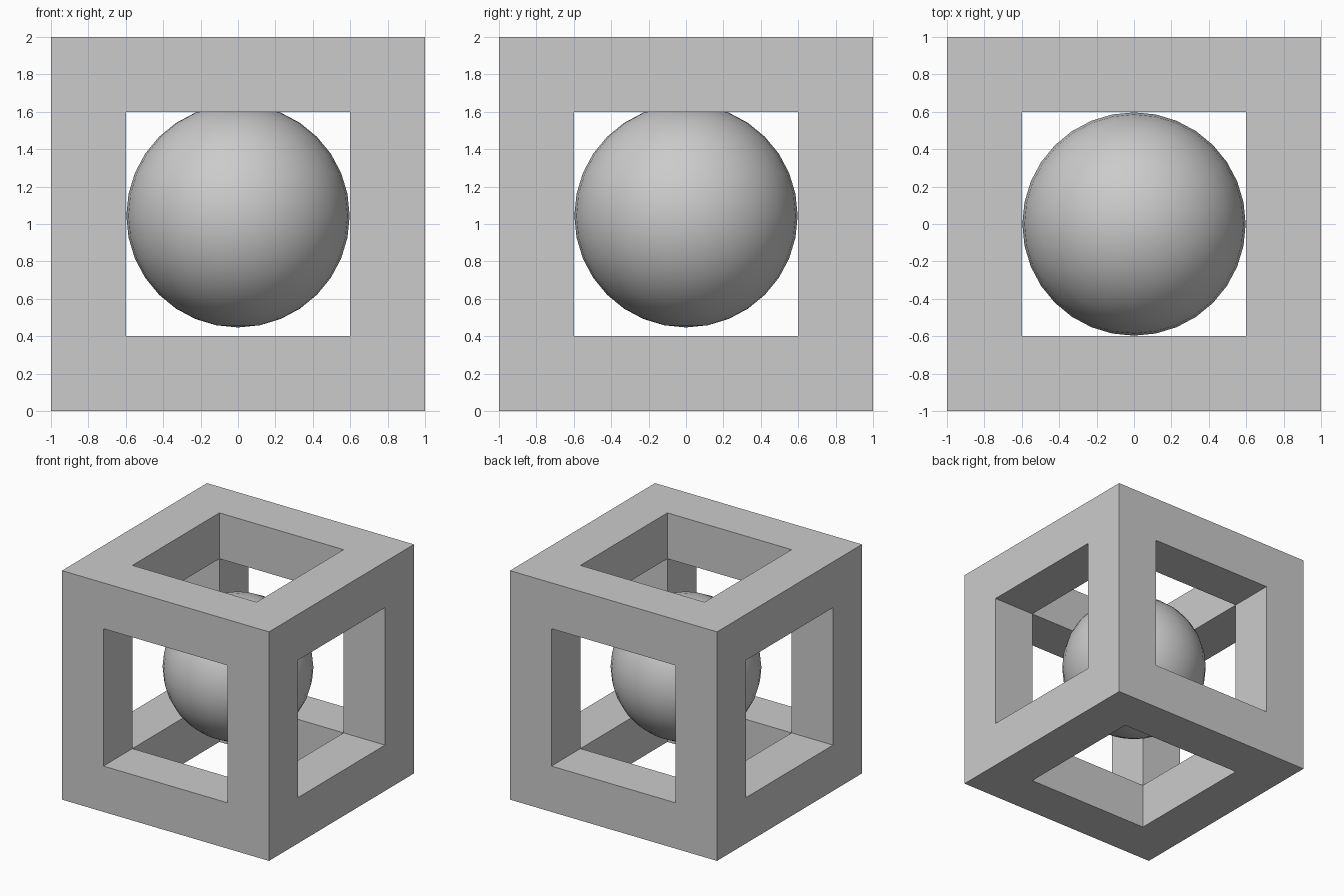
import bpy
import bmesh

default = bpy.data.objects.get("Cube")
if default:
    bpy.data.objects.remove(default, do_unlink=True)

grey = bpy.data.materials.new("plain grey")
grey.use_nodes = True
GREY = (0.6, 0.6, 0.6, 1.0)
grey.diffuse_color = GREY
grey.node_tree.nodes["Principled BSDF"].inputs["Base Color"].default_value = GREY

HALF = 1.0    # half the frame's side
BEAM = 0.4    # thickness of its square beams

# Open cube frame: inset every side, push the panels inward and open them
bm = bmesh.new()
bmesh.ops.create_cube(bm, size=2 * HALF)
panels = list(bm.faces)
bmesh.ops.inset_individual(bm, faces=panels, thickness=BEAM, use_even_offset=True)
for panel in panels:
    inward = -panel.normal.copy()
    pushed = bmesh.ops.extrude_discrete_faces(bm, faces=[panel])["faces"]
    bmesh.ops.translate(bm, verts=pushed[0].verts, vec=inward * BEAM)
    bmesh.ops.delete(bm, geom=pushed, context="FACES")
bmesh.ops.remove_doubles(bm, verts=bm.verts, dist=0.001)
bmesh.ops.recalc_face_normals(bm, faces=bm.faces)
mesh = bpy.data.meshes.new("cube_frame")
bm.to_mesh(mesh)
bm.free()
mesh.materials.append(grey)
frame = bpy.data.objects.new("cube_frame", mesh)
frame.location.z = HALF
bpy.context.collection.objects.link(frame)

# Ball held inside the frame
bpy.ops.mesh.primitive_uv_sphere_add(segments=32, ring_count=16, radius=0.597,
                                     location=(0, 0, 1.044))
ball = bpy.context.object
ball.name = "inner_ball"
ball.data.materials.append(grey)
bpy.ops.object.shade_smooth()
